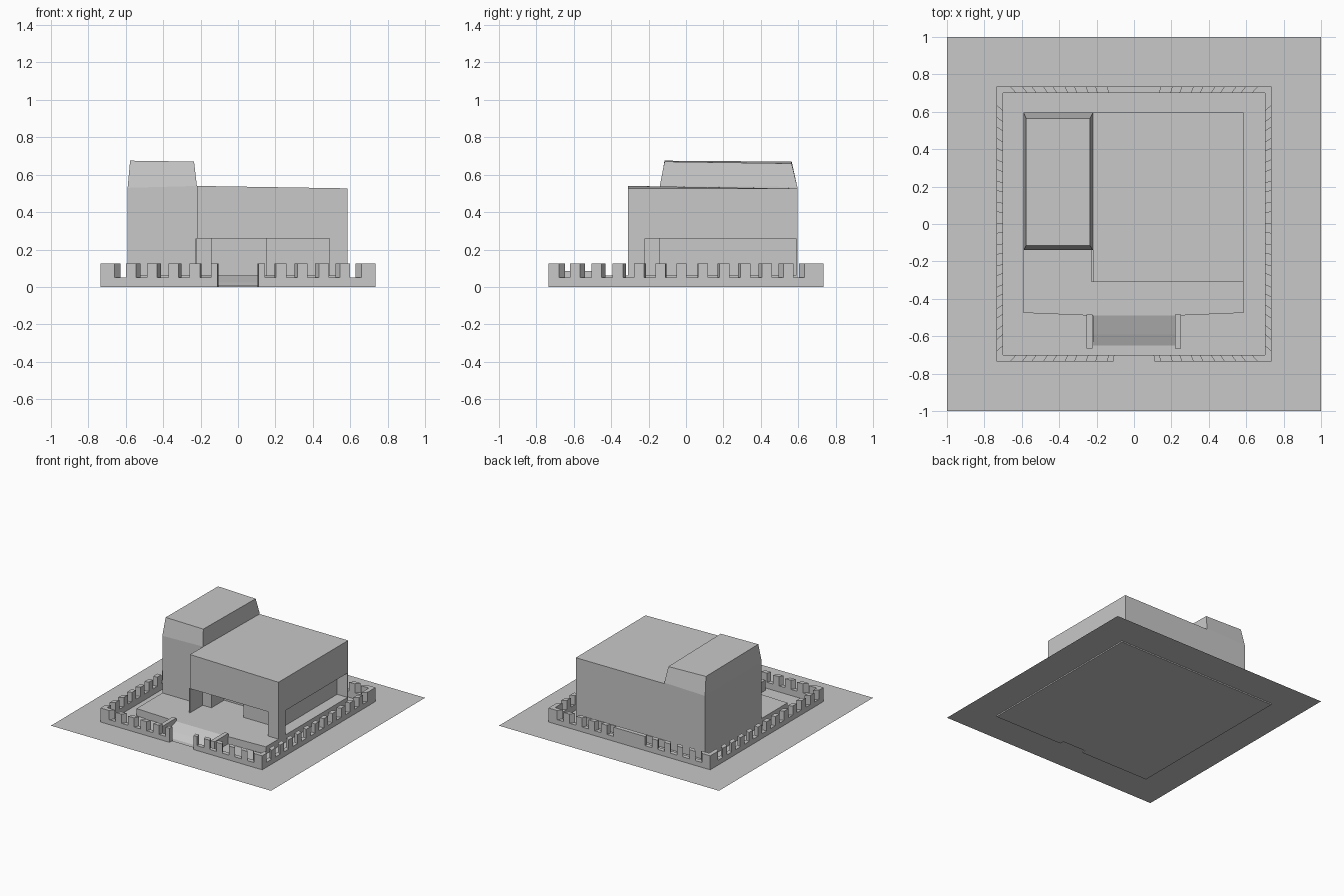
import bpy, bmesh

if "Cube" in bpy.data.objects:
    bpy.data.objects.remove(bpy.data.objects["Cube"])

grey = bpy.data.materials.new("plain_grey")
grey.diffuse_color = (0.58, 0.58, 0.58, 1)
grey.use_nodes = True
grey.node_tree.nodes["Principled BSDF"].inputs["Base Color"].default_value = grey.diffuse_color


def finish(name, bm):
    bmesh.ops.recalc_face_normals(bm, faces=bm.faces[:])
    me = bpy.data.meshes.new(name)
    bm.to_mesh(me)
    bm.free()
    me.materials.append(grey)
    ob = bpy.data.objects.new(name, me)
    bpy.context.collection.objects.link(ob)
    return ob


def add_loft(bm, rings):
    """Closed solid through rings of 3D points."""
    vs = [[bm.verts.new(p) for p in r] for r in rings]
    n = len(vs[0])
    for a, b in zip(vs, vs[1:]):
        for i in range(n):
            j = (i + 1) % n
            bm.faces.new((a[i], a[j], b[j], b[i]))
    bm.faces.new(vs[0][::-1])
    bm.faces.new(vs[-1])


def loft(name, rings):
    bm = bmesh.new()
    add_loft(bm, rings)
    return finish(name, bm)


def rect(x0, x1, y0, y1, z):
    zs = z if isinstance(z, tuple) else (z,) * 4
    return [(x, y, h) for (x, y), h in zip(((x0, y0), (x1, y0), (x1, y1), (x0, y1)), zs)]


def box(name, x0, x1, y0, y1, z0, z1):
    return loft(name, [rect(x0, x1, y0, y1, z0), rect(x0, x1, y0, y1, z1)])


def prism(name, outline, z0, z1):
    return loft(name, [[(x, y, z) for x, y in outline] for z in (z0, z1)])


OUT, INN = 0.735, 0.70

# Ground around the wall, and the slightly lower yard inside it
bm = bmesh.new()
outer = [bm.verts.new(p) for p in rect(-1, 1, -1, 1, 0.01)]
inner = [bm.verts.new(p) for p in rect(-INN, INN, -INN, INN, 0.01)]
yard = [bm.verts.new(p) for p in rect(-INN, INN, -INN, INN, 0)]
for i in range(4):
    j = (i + 1) % 4
    bm.faces.new((outer[i], outer[j], inner[j], inner[i]))
    bm.faces.new((inner[i], inner[j], yard[j], yard[i]))
bm.faces.new(yard)
finish("ground", bm)

# Perimeter wall: radial notches cut between the teeth
PITCH, NOTCH = 0.114, 0.06


def wall(name, place, starts, gate=None):
    """place turns (along, out) into (x, y); starts are the notch positions."""
    cuts = [(s, s + NOTCH, 0.05) for s in starts]
    if gate:
        cuts.append((-gate, gate, 0))
    cuts.sort()
    spans, at = [], -OUT
    for a, b, h in cuts:
        spans += [(at, a, 0.125), (a, b, h)]
        at = b
    spans.append((at, OUT, 0.125))
    bm = bmesh.new()
    k = INN / OUT
    for a, b, h in spans:
        if h:
            pts = [place(a, OUT), place(b, OUT), place(b * k, INN), place(a * k, INN)]
            add_loft(bm, [[(x, y, z) for x, y in pts] for z in (0.0, h)])
    finish(name, bm)


left_half = [-0.66 + PITCH * k for k in range(5)]
short = left_half + [-s - NOTCH for s in left_half]
long = [-0.68 + PITCH * k for k in range(12)]
wall("front_wall", lambda t, o: (t, -o), short, gate=0.11)
wall("back_wall", lambda t, o: (t, o), short)
wall("right_wall", lambda t, o: (o, t), long)
wall("left_wall", lambda t, o: (-o, t), long)

# Raised platform with the entrance ramp and its side rails
FLOOR = 0.06
prism("platform", [(-0.59, -0.475), (-0.22, -0.49), (0.22, -0.49), (0.585, -0.475),
                   (0.585, 0.595), (-0.59, 0.595)], 0.0, FLOOR)
profile = [(-0.65, 0.0), (-0.59, 0.025), (-0.49, FLOOR), (-0.49, 0.0)]
loft("ramp", [[(x, y, z) for y, z in profile] for x in (-0.22, 0.22)])
for side, x in (("left", -0.238), ("right", 0.235)):
    box(side + "_ramp_rail", x - 0.017, x + 0.017, -0.665, -0.485, 0.0, 0.085)

# Ground floor: set-back room with a door recess, corner pier, end walls
LIFT = 0.26
prism("lower_room", [(-0.22, -0.145), (-0.14, -0.145), (-0.14, 0.02), (0.15, 0.02),
                     (0.15, -0.145), (0.49, -0.145), (0.49, 0.59), (-0.22, 0.59)],
      FLOOR, LIFT)
box("corner_pier", 0.49, 0.585, -0.31, -0.22, FLOOR, LIFT)
box("left_end_wall", -0.228, -0.22, -0.31, -0.13, FLOOR, LIFT)
box("back_end_wall", 0.48, 0.585, 0.587, 0.595, FLOOR, LIFT)

# Overhanging upper storey with a gently falling roof
loft("upper_storey", [rect(-0.22, 0.585, -0.31, 0.595, LIFT),
                      rect(-0.22, 0.585, -0.31, 0.595, (0.54, 0.527, 0.525, 0.527))])

# Tower with a tapered top
loft("tower", [rect(-0.59, -0.22, -0.14, 0.595, FLOOR),
               rect(-0.59, -0.22, -0.14, 0.595, (0.53, 0.54, 0.535, 0.525)),
               rect(-0.577, -0.235, -0.115, 0.565, (0.675, 0.67, 0.66, 0.67))])
